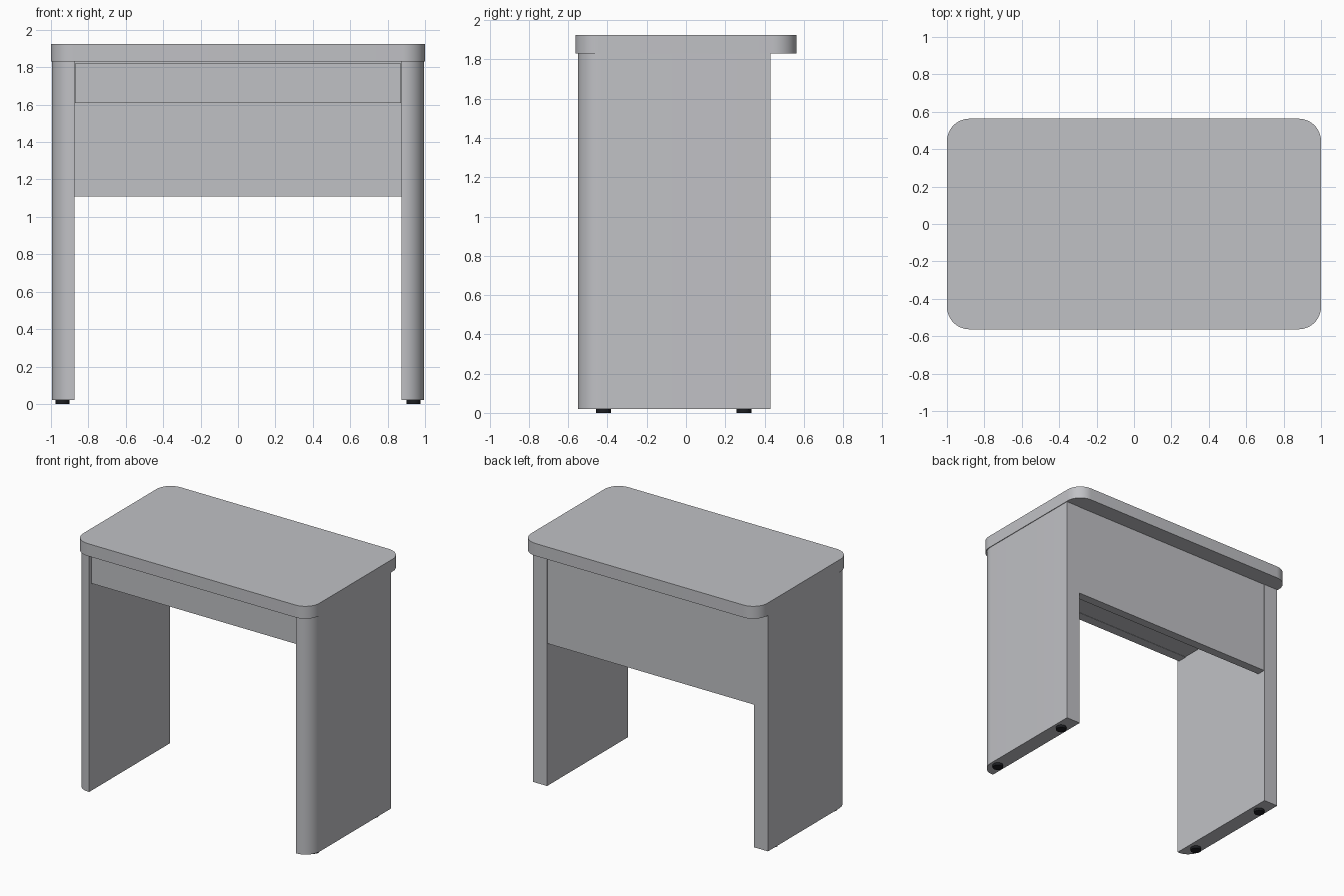
import bpy, bmesh, math

if "Cube" in bpy.data.objects:
    bpy.data.objects.remove(bpy.data.objects["Cube"])


def material(name, rgb):
    m = bpy.data.materials.new(name)
    m.diffuse_color = (*rgb, 1)
    m.use_nodes = True
    m.node_tree.nodes["Principled BSDF"].inputs["Base Color"].default_value = m.diffuse_color
    return m


GREY = material("light grey", (0.53, 0.535, 0.56))
BLACK = material("black rubber", (0.012, 0.013, 0.016))


def prism(name, outline, z0, z1, mat):
    """Extrude a counter-clockwise xy outline from z0 to z1."""
    bm = bmesh.new()
    face = bm.faces.new([bm.verts.new((x, y, z0)) for x, y in outline])
    ext = bmesh.ops.extrude_face_region(bm, geom=[face])
    for v in ext["geom"]:
        if isinstance(v, bmesh.types.BMVert):
            v.co.z = z1
    bmesh.ops.recalc_face_normals(bm, faces=bm.faces)
    me = bpy.data.meshes.new(name)
    bm.to_mesh(me)
    bm.free()
    me.materials.append(mat)
    ob = bpy.data.objects.new(name, me)
    bpy.context.collection.objects.link(ob)
    bpy.ops.object.select_all(action='DESELECT')
    ob.select_set(True)
    bpy.context.view_layer.objects.active = ob
    bpy.ops.object.shade_smooth_by_angle(angle=math.radians(30))
    return ob


def arc(cx, cy, rx, ry, a0, a1, n=12):
    return [(cx + rx * math.cos(math.radians(a0 + (a1 - a0) * i / n)),
             cy + ry * math.sin(math.radians(a0 + (a1 - a0) * i / n)))
            for i in range(n + 1)]


def box(name, x0, x1, y0, y1, z0, z1):
    return prism(name, [(x0, y0), (x1, y0), (x1, y1), (x0, y1)], z0, z1, GREY)


# Table top with rounded corners
W, D, R = 1.0, 0.563, 0.12
top = []
for sx, sy, a in ((1, 1, 0), (-1, 1, 90), (-1, -1, 180), (1, -1, 270)):
    top += arc(sx * (W - R), sy * (D - R), R, R, a, a + 90)
prism("table_top", top, 1.83, 1.925, GREY)

# Side panels with a rounded front outer corner, and their feet
for side, s in (("right", 1), ("left", -1)):
    pts = [(0.875, 0.43), (0.875, -0.55)]
    pts += arc(0.995 - 0.11, -0.55 + 0.12, 0.11, 0.12, -90, 0)
    pts += [(0.995, 0.43)]
    pts = [(s * x, y) for x, y in pts]
    prism(side + "_side_panel", pts, 0.02, 1.83, GREY)
    for end, y in (("front", -0.42), ("back", 0.295)):
        prism(f"{side}_{end}_foot", arc(s * 0.938, y, 0.038, 0.038, 0, 360, 20)[:-1],
              0, 0.02, BLACK)

# Back panel
box("back_panel", -0.874, 0.874, 0.36, 0.428, 1.11, 1.83)

# Drawer front and the tray behind it
box("drawer_front", -0.871, 0.871, -0.53, -0.455, 1.61, 1.82)
box("drawer_bottom", -0.868, 0.868, -0.455, 0.35, 1.612, 1.64)
box("drawer_back", -0.868, 0.868, 0.31, 0.35, 1.64, 1.80)
for side, s in (("right", 1), ("left", -1)):
    x0, x1 = sorted((s * 0.83, s * 0.868))
    box(side + "_drawer_side", x0, x1, -0.455, 0.31, 1.64, 1.80)
